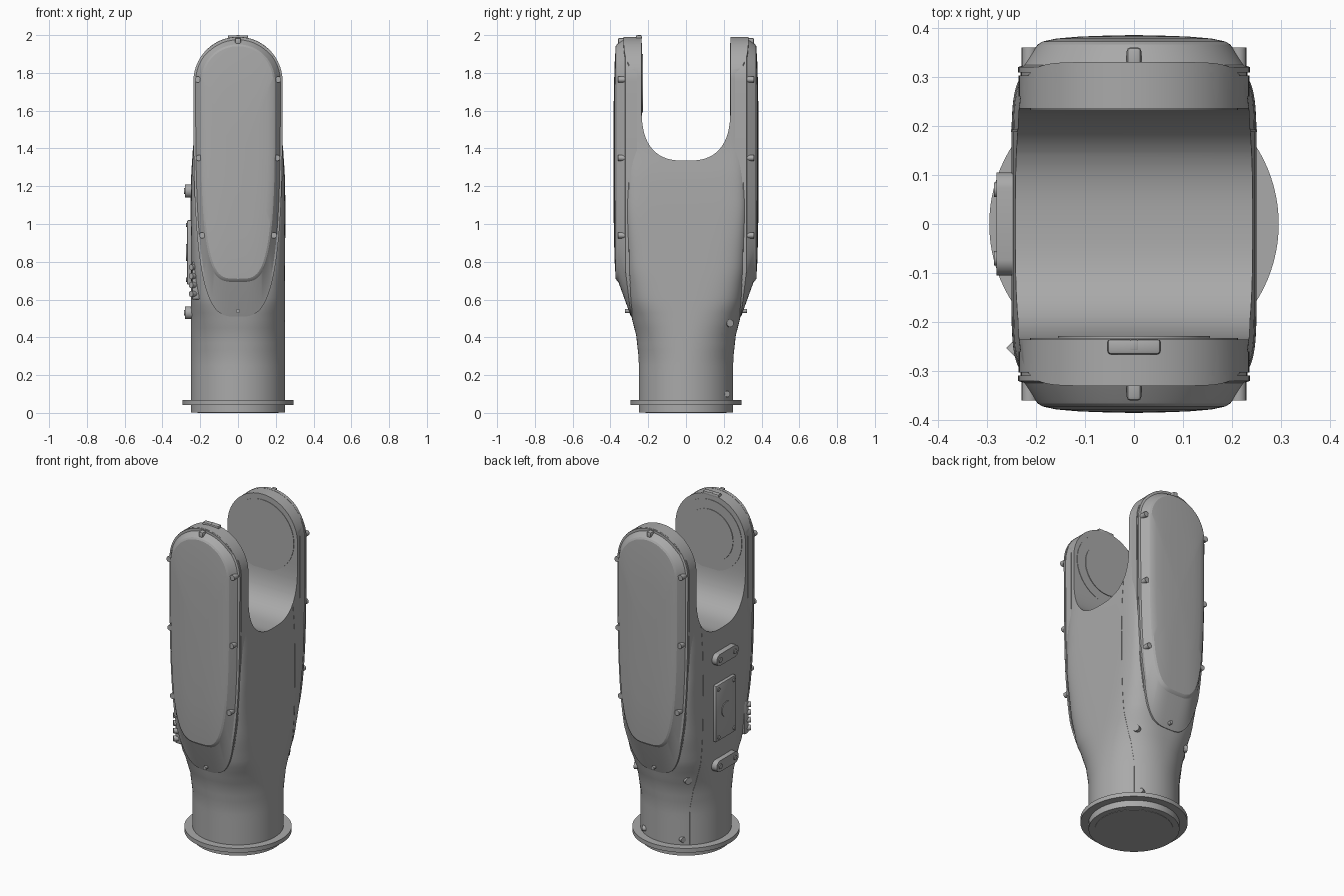
import bpy, bmesh
from math import sin, cos, pi, copysign
from mathutils import Matrix, Vector

if "Cube" in bpy.data.objects:
    bpy.data.objects.remove(bpy.data.objects["Cube"])

grey = bpy.data.materials.new("cast_grey")
grey.use_nodes = True
grey.diffuse_color = (0.4, 0.4, 0.4, 1)
grey.node_tree.nodes["Principled BSDF"].inputs["Base Color"].default_value = (0.4, 0.4, 0.4, 1)


def finish(name, bm, angle=0.5):
    bmesh.ops.recalc_face_normals(bm, faces=bm.faces)
    mesh = bpy.data.meshes.new(name)
    bm.to_mesh(mesh)
    bm.free()
    mesh.materials.append(grey)
    ob = bpy.data.objects.new(name, mesh)
    bpy.context.collection.objects.link(ob)
    smooth(ob, angle)
    return ob


def smooth(ob, angle=0.5):
    bpy.ops.object.select_all(action='DESELECT')
    ob.select_set(True)
    bpy.context.view_layer.objects.active = ob
    bpy.ops.object.shade_smooth_by_angle(angle=angle)


def loft(name, rings, angle=0.5):
    """Skin a stack of equal-length rings and cap both ends."""
    bm = bmesh.new()
    rows = [[bm.verts.new(p) for p in ring] for ring in rings]
    n = len(rows[0])
    for lo, hi in zip(rows, rows[1:]):
        for i in range(n):
            j = (i + 1) % n
            bm.faces.new((lo[i], lo[j], hi[j], hi[i]))
    bm.faces.new(rows[0])
    bm.faces.new(rows[-1])
    return finish(name, bm, angle)


def power(v, e):
    return copysign(abs(v) ** e, v)


def superellipse(a, b, n, count=96):
    angles = [2 * pi * (i + 0.5) / count for i in range(count)]
    return [(a * power(cos(t), 2 / n), b * power(sin(t), 2 / n)) for t in angles]


def boolean(ob, cutter, mode, remove=True):
    mod = ob.modifiers.new(mode, 'BOOLEAN')
    mod.operation, mod.object, mod.solver = mode, cutter, 'EXACT'
    bpy.context.view_layer.objects.active = ob
    bpy.ops.object.modifier_apply(modifier=mod.name)
    if remove:
        bpy.data.objects.remove(cutter)
    smooth(ob)


def cylinder(name, center, axis, radius, depth, sides=24):
    bm = bmesh.new()
    turn = Vector(axis).to_track_quat('Z', 'Y').to_matrix().to_4x4()
    bmesh.ops.create_cone(bm, cap_ends=True, segments=sides, radius1=radius, radius2=radius,
                          depth=depth, matrix=Matrix.Translation(center) @ turn)
    return finish(name, bm)


def box(name, center, size, bevel=0.0):
    bm = bmesh.new()
    bmesh.ops.create_cube(bm, size=1, matrix=Matrix.Translation(center) @ Matrix.Diagonal((*size, 1)))
    if bevel:
        bmesh.ops.bevel(bm, geom=bm.edges[:], offset=bevel, segments=2, affect='EDGES', profile=0.5)
    return finish(name, bm)


# Housing sections: height, half width x, half depth y, squareness
sections = [(0.05, .25, .25, 2), (0.28, .25, .25, 2), (0.4, .25, .262, 2.2), (0.5, .25, .286, 2.6),
            (0.6, .25, .308, 3.5), (0.8, .25, .325, 5), (1.1, .25, .33, 8), (1.25, .247, .33, 8),
            (1.42, .237, .33, 8), (2.05, .235, .33, 8)]


def section_at(z):
    for lo, hi in zip(sections, sections[1:]):
        if z <= hi[0]:
            t = (z - lo[0]) / (hi[0] - lo[0])
            return [p + (q - p) * (t * t * (3 - 2 * t) * .4 + t * .6) for p, q in zip(lo[1:], hi[1:])]
    return sections[-1][1:]


def side_x(y, z):
    a, b, n = section_at(z)
    return a * (1 - abs(y / b) ** n) ** (1 / n)


levels = [0.05 + 0.04 * i for i in range(51)]
housing = loft("forked_housing", [[(x, y, z) for x, y in superellipse(*section_at(z))] for z in levels])

# Round the arm tops
ARM_Z, ARM_R = 1.755, 0.235
arch = [(-.4, -.1), (.4, -.1), (.4, 1.5), (.243, ARM_Z - .1)]
arch += [(ARM_R * cos(pi * i / 48), ARM_Z + ARM_R * sin(pi * i / 48)) for i in range(49)]
arch += [(-.243, ARM_Z - .1), (-.4, 1.5)]
boolean(housing, loft("arch_cutter", [[(x, y, z) for x, z in arch] for y in (-.6, .6)]), 'INTERSECT')

# Open the fork between the arms
slot = [(.235 * power(cos(t), .75), 1.62 + .285 * power(sin(t), .75))
        for t in (pi + pi * i / 40 for i in range(41))]
slot += [(.235, 2.3), (-.235, 2.3)]
boolean(housing, loft("slot_cutter", [[(x, y, z) for y, z in slot] for x in (-.6, .6)]), 'DIFFERENCE')

# Hairline joint between the two housing halves
seam = housing.copy()
seam.data = housing.data.copy()
seam.name = "housing_seam"
bpy.context.collection.objects.link(seam)
boolean(seam, box("seam_slab", (0, .19, 1), (1, .005, 3)), 'INTERSECT')
seam.data.transform(Matrix.Diagonal((1.006, 1, 1, 1)))

# Base flange and foot
cylinder("base_flange", (0, 0, .054), (0, 0, 1), .295, .026, 96)
cylinder("base_foot", (0, 0, .0225), (0, 0, 1), .25, .041, 96)
cylinder("base_pad", (0, 0, .01), (0, 0, 1), .215, .02, 96)


# Arm covers
def cover_ring(side, width, drop, n, y, scale=1.0, follow=0.0):
    ring = []
    for i in range(96):
        t = 2 * pi * i / 96
        if sin(t) >= 0:
            x, z = width * cos(t), ARM_Z + width * sin(t)
        else:
            x, z = width * power(cos(t), 2 / n), ARM_Z + drop * power(sin(t), 2 / n)
        middle = 1.33
        z = middle + (z - middle) * scale
        ring.append((x * scale, side * (y - follow * max(0, .75 - z)), z))
    return ring


for side, label in ((-1, "front"), (1, "back")):
    outer = [cover_ring(side, .235, 1.245, 3.3, y, 1, .12) for y in (.26, .303)]
    outer += [cover_ring(side, w, d, 3.3, y, 1, .12)
              for w, d, y in ((.231, 1.241, .303), (.231, 1.241, .309), (.236, 1.246, .309),
                              (.236, 1.246, .32), (.224, 1.232, .324))]
    panel = [cover_ring(side, w, d, 3.8, y)
             for w, d, y in ((.202, 1.062, .358), (.196, 1.055, .366), (.186, 1.045, .372))]
    dome = [cover_ring(side, .186, 1.045, 3.8, y, s)
            for s, y in ((.85, .378), (.6, .382), (.3, .384), (.02, .385))]
    loft(label + "_arm_cover", outer + panel + dome, 0.35)
    # Cover fasteners
    for z, x in ((1.765, .213), (1.35, .207), (.94, .190)):
        for sx in (-1, 1):
            cylinder(label + "_cover_screw", (sx * x, side * .335, z), (0, 1, 0), .016, .05, 16)
    box(label + "_top_clip", (0, side * .335, 1.968), (.03, .05, .035), .008)
    cylinder(label + "_lower_pin", (0, side * .307, .54), (0, 1, 0), .011, .03, 16)
    # Bearing faces inside the arms
    cylinder(label + "_bearing_plate", (0, side * .236, 1.745), (0, 1, 0), .212, .008, 64)
cylinder("front_bearing_hub", (0, -.235, 1.745), (0, 1, 0), .155, .014, 64)

# Latch on the front arm top
box("top_latch", (0, -.25, 1.988), (.108, .032, .022), .007)
box("top_latch_tab", (0, -.247, 1.991), (.018, .022, .018), .003)

# Body screws at the joint and base
for sx in (-1, 1):
    for y, z, r in ((.23, .475, .02), (.215, .1, .016)):
        cylinder("joint_screw", (sx * side_x(y, z), y, z), (sx, y * 2, 0), r, .022, 20)


# Side fittings: rounded bars and a hatch
def bar(name, z, half):
    pts = []
    for i in range(32):
        t = 2 * pi * (i + .5) / 32
        pts.append((copysign(.105 - half, cos(t)) + half * cos(t), z + half * sin(t)))
    loft(name, [[(x, y, q) for y, q in pts] for x in (-.24, -.28)])
    for y in (-.07, .07):
        cylinder(name + "_screw", (-.281, y, z), (1, 0, 0), .015, .008, 16)


bar("upper_side_bar", 1.175, .035)
bar("lower_side_bar", .53, .034)
box("side_hatch", (-.255, 0, .85), (.03, .19, .34), .006)
cylinder("hatch_port", (-.269, 0, .85), (1, 0, 0), .045, .01, 32)
for y in (-.075, .075):
    for z in (.705, .995):
        cylinder("hatch_screw", (-.271, y, z), (1, 0, 0), .011, .01, 16)

# Connector strip on the front corner
box("connector_strip", (-.222, -.235, .7), (.045, .04, .2), .008)
for i in range(4):
    cylinder("connector", (-.235, -.25, .63 + .047 * i), (-1, -1, 0), .016, .04, 16)
